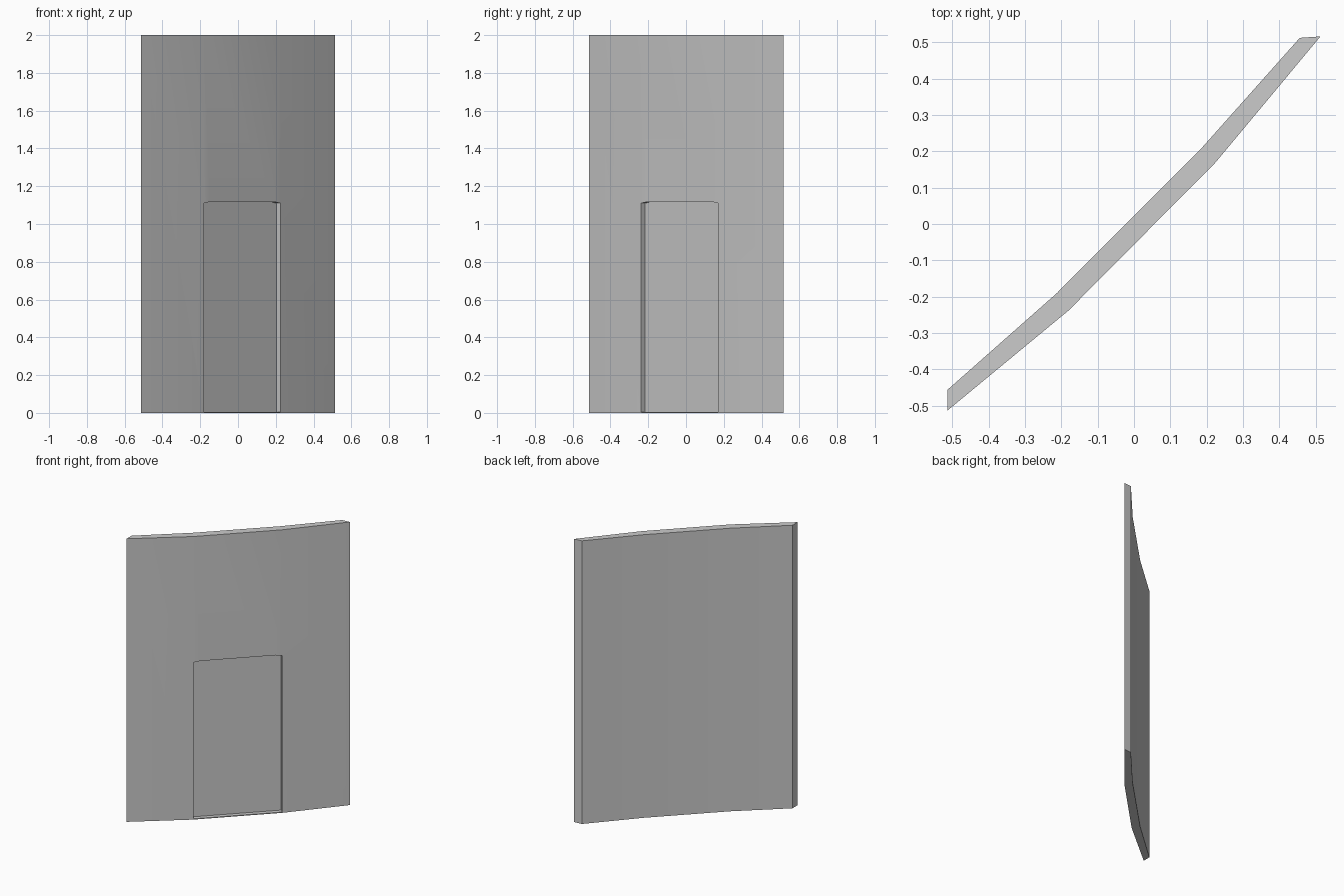
import bpy, bmesh

if "Cube" in bpy.data.objects:
    bpy.data.objects.remove(bpy.data.objects["Cube"])

# Plan outline of the faceted wall, from left end to right end
FRONT = [(-0.513, -0.513), (-0.18, -0.238), (0.225, 0.17), (0.513, 0.516)]
BACK = [(-0.513, -0.456), (-0.212, -0.19), (0.187, 0.21), (0.456, 0.512)]
TOP = 2.0
SILL, SPRING, HEAD = 0.006, 1.11, 1.117   # doorway heights
DEPTH = 0.021                              # recess shift in x and y

bm = bmesh.new()


def verts(points, z):
    return [bm.verts.new((x, y, z)) for x, y in points]


def along(t, z, d=0.0):
    """Point on the middle front facet, pushed d into the wall."""
    (ax, ay), (bx, by) = FRONT[1], FRONT[2]
    return bm.verts.new((ax + (bx - ax) * t - d, ay + (by - ay) * t + d, z))


f0, f1 = verts(FRONT, 0), verts(FRONT, TOP)
b0, b1 = verts(BACK, 0), verts(BACK, TOP)

# Top, bottom and back of each wall facet
for i in range(3):
    bm.faces.new((f1[i], f1[i + 1], b1[i + 1], b1[i]))
    bm.faces.new((f0[i + 1], f0[i], b0[i], b0[i + 1]))
    bm.faces.new((b0[i + 1], b0[i], b1[i], b1[i + 1]))

# End faces
bm.faces.new((b0[0], f0[0], f1[0], b1[0]))
bm.faces.new((f0[3], b0[3], b1[3], f1[3]))

# Doorway outline: left foot, up, slightly eased head, right foot
shape = [(0, SILL), (0, SPRING), (0.07, HEAD), (0.93, HEAD), (1, SPRING), (1, SILL)]
door = [along(t, z) for t, z in shape]
panel = [along(t, z, DEPTH) for t, z in shape]

# Front facets around the doorway
bm.faces.new((f0[0], f0[1], door[0], door[1], f1[1], f1[0]))
bm.faces.new((f0[2], f0[3], f1[3], f1[2], door[4], door[5]))
bm.faces.new(door[1:5] + [f1[2], f1[1]])
bm.faces.new((f0[1], f0[2], door[5], door[0]))

# Recess reveals and door panel
for i in range(6):
    j = (i + 1) % 6
    bm.faces.new((door[i], door[j], panel[j], panel[i]))
bm.faces.new(panel)

bmesh.ops.recalc_face_normals(bm, faces=bm.faces)
mesh = bpy.data.meshes.new("wall_with_doorway")
bm.to_mesh(mesh)
bm.free()
wall = bpy.data.objects.new("wall_with_doorway", mesh)
bpy.context.collection.objects.link(wall)

# Soft shading across the shallow facets
bpy.context.view_layer.objects.active = wall
wall.select_set(True)
bpy.ops.object.shade_smooth_by_angle(angle=0.5)
